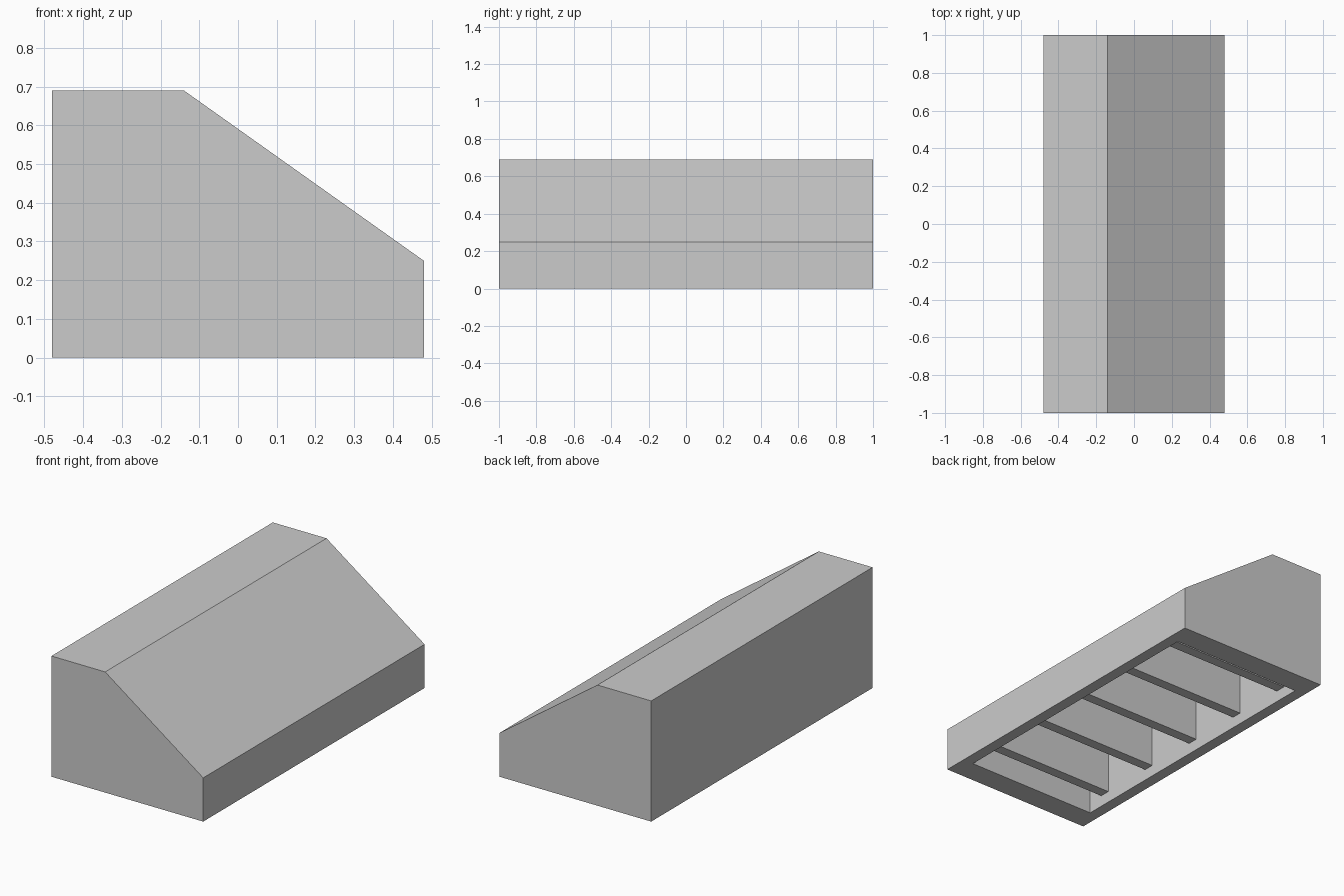
import bpy, bmesh

if "Cube" in bpy.data.objects:
    bpy.data.objects.remove(bpy.data.objects["Cube"])

# Side profile (x, z): flat top, sloping face, short front lip
PROFILE = [(-0.48, 0.0), (0.48, 0.0), (0.48, 0.25), (-0.14, 0.69), (-0.48, 0.69)]
INNER = 0.863     # hollow is the outer shape scaled about the base centre
RIB_Z = 0.065     # underside of the ribs
RIB_T = 0.06
RIB_GAP = 0.37


def add_prism(bm, profile, y0, y1, closed=True, flip=False):
    """Extrude an (x, z) profile from y0 to y1; returns the four base corners."""
    a = [bm.verts.new((x, y0, z)) for x, z in profile]
    b = [bm.verts.new((x, y1, z)) for x, z in profile]
    n = len(profile)
    loops = [a, b[::-1]]
    for i in range(0 if closed else 1, n):
        j = (i + 1) % n
        loops.append([a[i], b[i], b[j], a[j]])
    for loop in loops:
        bm.faces.new(loop[::-1] if flip else loop)
    return [a[0], b[0], b[1], a[1]]


def finish(bm, name):
    mesh = bpy.data.meshes.new(name)
    bm.to_mesh(mesh)
    bm.free()
    ob = bpy.data.objects.new(name, mesh)
    bpy.context.collection.objects.link(ob)
    return ob


# Hollow shell: open outer and inner prisms joined by a rim around the base
bm = bmesh.new()
inner = [(x * INNER, z * INNER) for x, z in PROFILE]
o = add_prism(bm, PROFILE, -1, 1, closed=False)
c = add_prism(bm, inner, -INNER, INNER, closed=False, flip=True)
for i in range(4):
    j = (i + 1) % 4
    bm.faces.new((o[i], o[j], c[j], c[i]))
finish(bm, "shell")

# Cross ribs inside the hollow
rib = [(x, max(z, RIB_Z)) for x, z in inner]
for i in range(-2, 3):
    bm = bmesh.new()
    y = i * RIB_GAP
    add_prism(bm, rib, y - RIB_T / 2, y + RIB_T / 2)
    finish(bm, f"rib_{i + 3}")
